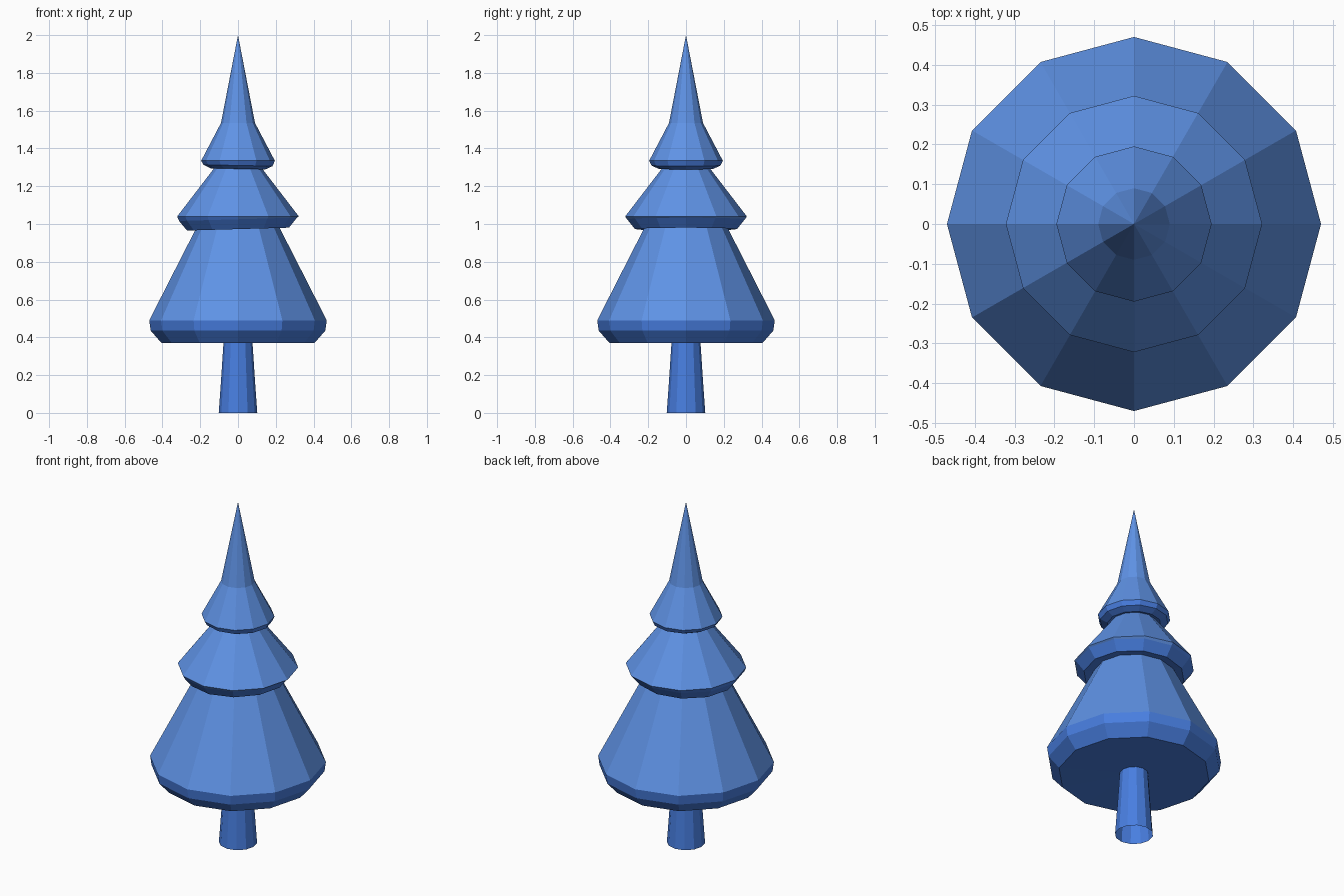
import bpy
import bmesh
from math import cos, sin, tau

cube = bpy.data.objects.get("Cube")
if cube:
    bpy.data.objects.remove(cube, do_unlink=True)

SIDES = 12


def make_material(name, colour):
    mat = bpy.data.materials.new(name)
    mat.use_nodes = True
    mat.diffuse_color = colour
    mat.node_tree.nodes["Principled BSDF"].inputs["Base Color"].default_value = colour
    return mat


needle_blue = make_material("needle blue", (0.114, 0.290, 0.790, 1))
deep_blue = make_material("deep blue", (0.065, 0.210, 0.750, 1))


def lathe(name, profile, materials, rim_height=0.0, tilt=0.0):
    """Spin (radius, height) points around z; faces below rim_height use the second material.
    Radius zero closes to a point; tilt leans everything below the rim."""
    bm = bmesh.new()
    rings = []
    for r, z in profile:
        count = SIDES if r else 1
        ring = []
        for i in range(count):
            a = tau * i / SIDES
            x, y = r * cos(a), r * sin(a)
            lean = tilt * x if z < rim_height else 0
            ring.append(bm.verts.new((x, y, z + lean)))
        rings.append(ring)
    for low, high in zip(rings, rings[1:]):
        for i in range(SIDES):
            j = (i + 1) % SIDES
            corners = [low[i % len(low)], low[j % len(low)],
                       high[j % len(high)], high[i % len(high)]]
            face = bm.faces.new(list(dict.fromkeys(corners)))
            if face.calc_center_median().z < rim_height:
                face.material_index = 1
    mesh = bpy.data.meshes.new(name)
    bm.to_mesh(mesh)
    bm.free()
    for mat in materials:
        mesh.materials.append(mat)
    obj = bpy.data.objects.new(name, mesh)
    bpy.context.collection.objects.link(obj)
    return obj


# Trunk, open at the foot and sunk into the lowest tier
lathe("trunk", [(0.102, 0), (0.09, 0.17), (0.075, 0.40)], [deep_blue])

# Three stacked foliage tiers with bevelled lower rims
foliage = [needle_blue, deep_blue]
lathe("lower_tier",
      [(0, 0.375), (0.405, 0.37), (0.462, 0.435), (0.47, 0.49), (0.205, 1.01), (0, 1.02)],
      foliage, 0.485)
lathe("middle_tier",
      [(0.19, 0.985), (0.27, 0.973), (0.312, 1.025), (0.322, 1.04), (0.115, 1.31), (0, 1.32)],
      foliage, 1.033, 0.028)
lathe("top_tier",
      [(0.09, 1.305), (0.145, 1.292), (0.183, 1.31), (0.195, 1.335), (0.09, 1.535), (0, 2.0)],
      foliage, 1.33, -0.02)
